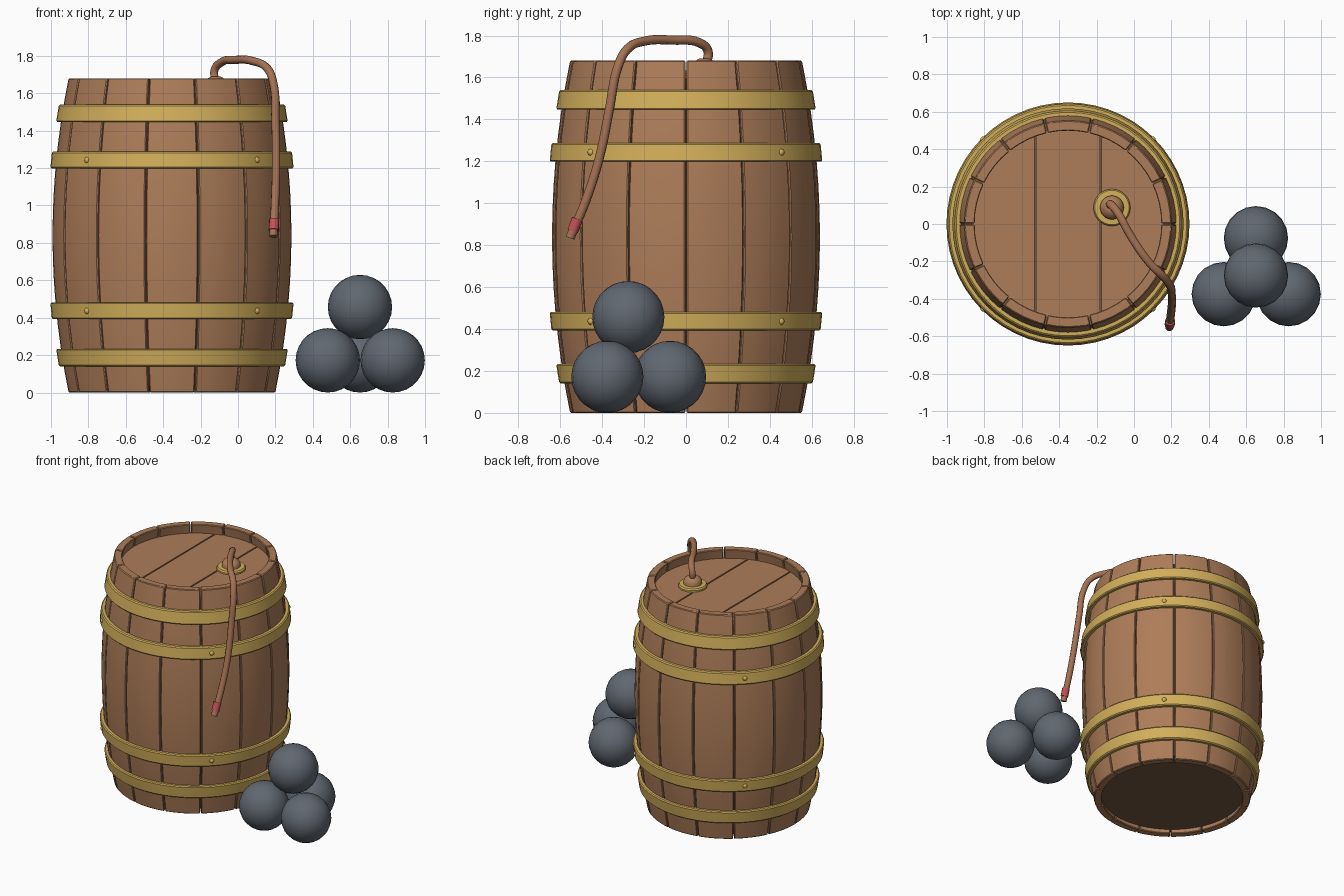
import bpy, bmesh, math
from mathutils import Vector

if "Cube" in bpy.data.objects:
    bpy.data.objects.remove(bpy.data.objects["Cube"])

CX, H, STAVES = -0.353, 1.68, 14


def mat(name, rgb):
    m = bpy.data.materials.new(name)
    m.diffuse_color = (*rgb, 1)
    m.use_nodes = True
    m.node_tree.nodes["Principled BSDF"].inputs["Base Color"].default_value = m.diffuse_color
    return m


WOOD = mat("brown wood", (0.42, 0.205, 0.100))
DARK = mat("dark wood", (0.17, 0.098, 0.052))
GOLD = mat("brass", (0.65, 0.43, 0.105))
ROPE = mat("rope brown", (0.38, 0.170, 0.088))
RED = mat("red", (0.55, 0.085, 0.095))
IRON = mat("iron grey", (0.118, 0.137, 0.165))


def radius(z):
    # bulging barrel profile
    t = (z - H / 2) / (H / 2)
    return 0.639 - 0.086 * t * t


def finish(ob, angle=35, bevel=0):
    bpy.ops.object.select_all(action='DESELECT')
    ob.select_set(True)
    bpy.context.view_layer.objects.active = ob
    if bevel:
        b = ob.modifiers.new("bevel", 'BEVEL')
        b.width, b.segments = bevel, 1
        b.limit_method, b.angle_limit = 'ANGLE', math.radians(40)
        bpy.ops.object.modifier_apply(modifier="bevel")
    bpy.ops.object.shade_smooth_by_angle(angle=math.radians(angle))
    return ob


def make(name, bm, material, **kw):
    bmesh.ops.recalc_face_normals(bm, faces=bm.faces)
    me = bpy.data.meshes.new(name)
    bm.to_mesh(me)
    bm.free()
    me.materials.append(material)
    ob = bpy.data.objects.new(name, me)
    bpy.context.collection.objects.link(ob)
    return finish(ob, **kw)


def lathe(name, prof, x, y, segs, material, closed=False):
    # revolve (r, z) points; open profiles get capped ends
    bm = bmesh.new()
    rings = []
    for r, z in prof:
        rings.append([bm.verts.new((x + r * math.cos(2 * math.pi * k / segs),
                                    y + r * math.sin(2 * math.pi * k / segs), z))
                      for k in range(segs)])
    for a, b in zip(rings, rings[1:] + (rings[:1] if closed else [])):
        for k in range(segs):
            j = (k + 1) % segs
            bm.faces.new((a[k], a[j], b[j], b[k]))
    if not closed:
        bm.faces.new(rings[0])
        bm.faces.new(rings[-1])
    return make(name, bm, material)


# staves: curved boards separated by narrow gaps
bm = bmesh.new()
NZ, NA, THICK, GAP = 14, 4, 0.055, 0.007
for s in range(STAVES):
    rows = []
    for i in range(NZ + 1):
        z = H * i / NZ
        R = radius(z)
        outer, inner = [], []
        for j in range(NA + 1):
            half = math.pi / STAVES - GAP / 2 / R
            a = 2 * math.pi * (s + 0.5) / STAVES + half * (2 * j / NA - 1)
            for lst, r in ((outer, R), (inner, R - THICK)):
                lst.append(bm.verts.new((CX + r * math.cos(a), r * math.sin(a), z)))
        rows.append(outer + inner[::-1])
    n = len(rows[0])
    for a, b in zip(rows, rows[1:]):
        for k in range(n):
            bm.faces.new((a[k], a[(k + 1) % n], b[(k + 1) % n], b[k]))
    for row in (rows[0], rows[-1]):
        for k in range(NA):
            bm.faces.new((row[k], row[k + 1], row[n - 2 - k], row[n - 1 - k]))
make("barrel_staves", bm, WOOD, bevel=0.005)

# dark core seen in the gaps and at the bottom
zs = [0.035 + (1.595 - 0.035) * i / 14 for i in range(15)]
lathe("barrel_core", [(radius(z) - 0.016, z) for z in zs], CX, 0, 56, DARK)

# lid: three planks cut from a disc
bm = bmesh.new()
LR, Z0, Z1 = 0.515, 1.57, 1.610
for x0, x1 in ((-LR, -0.180), (-0.170, 0.170), (0.180, LR)):
    xs = [x0 + (x1 - x0) * i / 12 for i in range(13)]
    edge = [(x, math.sqrt(max(LR * LR - x * x, 4e-4))) for x in xs]
    outline = edge + [(x, -y) for x, y in reversed(edge)]
    f = bm.faces.new([bm.verts.new((CX + x, y, Z0)) for x, y in outline])
    ext = bmesh.ops.extrude_face_region(bm, geom=[f])
    up = [g for g in ext["geom"] if isinstance(g, bmesh.types.BMVert)]
    bmesh.ops.translate(bm, verts=up, vec=(0, 0, Z1 - Z0))
make("lid_planks", bm, WOOD)

# hoops following the bulge
for i, (zc, t, h) in enumerate(((0.187, 0.025, 0.047), (0.437, 0.027, 0.045),
                                (1.243, 0.027, 0.045), (1.493, 0.025, 0.047))):
    lo, hi, c = zc - h, zc + h, 0.007
    prof = [(radius(lo) - 0.01, lo), (radius(lo) + t - c, lo), (radius(lo + c) + t, lo + c),
            (radius(hi - c) + t, hi - c), (radius(hi) + t - c, hi), (radius(hi) - 0.01, hi)]
    lathe(f"hoop_{i + 1}", prof, CX, 0, 56, GOLD, closed=True)

# rivets on the two middle hoops, flattened against the hoop
bm = bmesh.new()
for z in (0.437, 1.243):
    for k in range(4):
        a = math.pi / 4 + k * math.pi / 2
        r = radius(z) + 0.019
        new = bmesh.ops.create_uvsphere(bm, u_segments=12, v_segments=8, radius=0.018)
        bmesh.ops.translate(bm, verts=new["verts"],
                            vec=(CX + r * math.cos(a), r * math.sin(a), z))
make("hoop_rivets", bm, GOLD)

# fuse socket: brass flange and wooden plug
FX, FY = -0.118, 0.088
lathe("fuse_flange", [(0.098, 1.60), (0.099, 1.622), (0.092, 1.632), (0.06, 1.634)],
      FX, FY, 28, GOLD)
lathe("fuse_plug", [(0.064, 1.62), (0.064, 1.650), (0.055, 1.670), (0.036, 1.684),
                    (0.024, 1.69)], FX, FY, 24, WOOD)


def tube(name, pts, r, material):
    cu = bpy.data.curves.new(name, 'CURVE')
    cu.dimensions = '3D'
    cu.bevel_depth, cu.bevel_resolution, cu.resolution_u = r, 3, 6
    cu.use_fill_caps = True
    sp = cu.splines.new('BEZIER')
    sp.bezier_points.add(len(pts) - 1)
    for p, co in zip(sp.bezier_points, pts):
        p.co = co
        p.handle_left_type = p.handle_right_type = 'AUTO'
    cu.materials.append(material)
    ob = bpy.data.objects.new(name, cu)
    bpy.context.collection.objects.link(ob)
    bpy.ops.object.select_all(action='DESELECT')
    ob.select_set(True)
    bpy.context.view_layer.objects.active = ob
    bpy.ops.object.convert(target='MESH')
    return finish(bpy.context.object, angle=50)


# fuse rope hanging over the rim, with a red band near its tip
tube("fuse_rope", [(-0.122, 0.095, 1.66), (-0.125, 0.105, 1.725), (-0.09, 0.065, 1.765),
                   (-0.02, -0.06, 1.778), (0.08, -0.205, 1.772), (0.155, -0.28, 1.735),
                   (0.19, -0.325, 1.65), (0.200, -0.365, 1.45), (0.204, -0.41, 1.23),
                   (0.198, -0.475, 1.02), (0.189, -0.553, 0.835)], 0.022, ROPE)
tube("fuse_red_band", [(0.1935, -0.518, 0.925), (0.1905, -0.540, 0.868)], 0.027, RED)

# pile of four iron balls
R = 0.172
for i, p in enumerate(((0.48, -0.375, R), (0.827, -0.375, R),
                       (0.652, -0.076, R), (0.652, -0.275, 0.457))):
    bm = bmesh.new()
    bmesh.ops.create_uvsphere(bm, u_segments=20, v_segments=14, radius=R)
    bmesh.ops.translate(bm, verts=bm.verts, vec=Vector(p))
    make(f"iron_ball_{i + 1}", bm, IRON)
